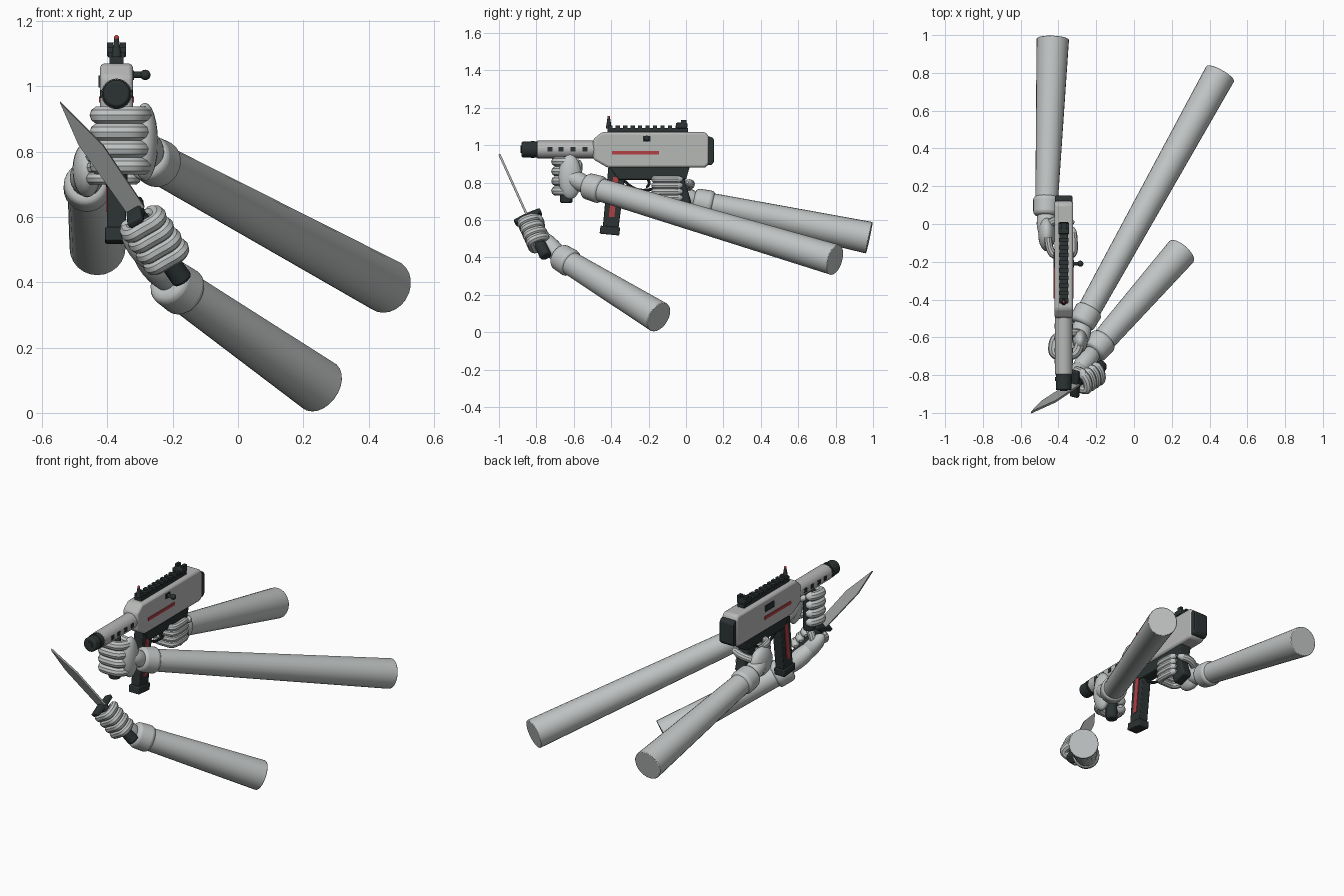
import bpy, bmesh, math
from mathutils import Vector, Matrix

if "Cube" in bpy.data.objects:
    bpy.data.objects.remove(bpy.data.objects["Cube"])


def material(name, rgb):
    m = bpy.data.materials.new(name)
    m.diffuse_color = (*rgb, 1)
    m.use_nodes = True
    m.node_tree.nodes["Principled BSDF"].inputs["Base Color"].default_value = m.diffuse_color
    return m


SKIN = material("arm grey", (0.53, 0.55, 0.55))
BODY = material("gun light grey", (0.47, 0.48, 0.47))
STEEL = material("blade grey", (0.36, 0.37, 0.37))
DARK = material("near black", (0.025, 0.033, 0.033))
RED = material("red", (0.45, 0.05, 0.06))
GX = -0.372  # centre plane of the gun


def finish(name, bm, mat, bevel=0.0, segs=2):
    bmesh.ops.recalc_face_normals(bm, faces=bm.faces)
    me = bpy.data.meshes.new(name)
    bm.to_mesh(me)
    bm.free()
    return place(name, me, mat, bevel, segs)


def place(name, me, mat, bevel=0.0, segs=2):
    ob = bpy.data.objects.new(name, me)
    bpy.context.collection.objects.link(ob)
    me.materials.clear()
    me.materials.append(mat)
    if bevel:
        b = ob.modifiers.new("bevel", 'BEVEL')
        b.width, b.segments, b.limit_method = bevel, segs, 'ANGLE'
    bpy.ops.object.select_all(action='DESELECT')
    ob.select_set(True)
    bpy.context.view_layer.objects.active = ob
    bpy.ops.object.shade_smooth_by_angle(angle=math.radians(35))
    return ob


def box(name, c, size, mat, bevel=0.0):
    bm = bmesh.new()
    bmesh.ops.create_cube(bm, size=1, matrix=Matrix.Translation(c) @ Matrix.Diagonal((*size, 1)))
    return finish(name, bm, mat, bevel)


def slab(name, pts, thickness, mat, bevel=0.0, o=(GX, 0, 0), u=(0, 1, 0), v=(0, 0, 1)):
    """Extrude a 2D outline, centred on the plane through o spanned by u and v."""
    o, u, v = Vector(o), Vector(u), Vector(v)
    n = u.cross(v).normalized()
    bm = bmesh.new()
    f = bm.faces.new([bm.verts.new(o + u * a + v * b - n * thickness / 2) for a, b in pts])
    ext = bmesh.ops.extrude_face_region(bm, geom=[f])["geom"]
    bmesh.ops.translate(bm, verts=[e for e in ext if isinstance(e, bmesh.types.BMVert)], vec=n * thickness)
    return finish(name, bm, mat, bevel)


def cyl(name, p, q, r1, r2, mat, bevel=0.0, sides=24, segs=2):
    p, q = Vector(p), Vector(q)
    bm = bmesh.new()
    m = Matrix.Translation((p + q) / 2) @ (q - p).to_track_quat('Z', 'Y').to_matrix().to_4x4()
    bmesh.ops.create_cone(bm, cap_ends=True, segments=sides, radius1=r1, radius2=r2,
                          depth=(q - p).length, matrix=m)
    return finish(name, bm, mat, bevel, segs)


def ellipsoid(name, c, radii, mat, axis=(0, 0, 1)):
    bm = bmesh.new()
    m = Matrix.Translation(c) @ Vector(axis).to_track_quat('Z', 'Y').to_matrix().to_4x4()
    bmesh.ops.create_uvsphere(bm, u_segments=20, v_segments=12, radius=1,
                              matrix=m @ Matrix.Diagonal((*radii, 1)))
    return finish(name, bm, mat)


def tube(name, pts, r, mat):
    """Smooth bent tube with tapered, rounded ends."""
    pts = [Vector(p) for p in pts]
    tip = pts[-1] + (pts[-1] - pts[-2]).normalized() * r * 0.6
    cu = bpy.data.curves.new(name, 'CURVE')
    cu.dimensions, cu.bevel_depth, cu.bevel_resolution, cu.use_fill_caps = '3D', r, 3, True
    sp = cu.splines.new('NURBS')
    sp.points.add(len(pts))
    for k, p in enumerate(pts + [tip]):
        sp.points[k].co = (*p, 1)
        sp.points[k].radius = 0.35 if k == len(pts) else 1
    sp.order_u, sp.use_endpoint_u, sp.resolution_u = 3, True, 6
    tmp = bpy.data.objects.new(name + "_curve", cu)
    bpy.context.collection.objects.link(tmp)
    dg = bpy.context.evaluated_depsgraph_get()
    me = bpy.data.meshes.new_from_object(tmp.evaluated_get(dg))
    bpy.data.objects.remove(tmp)
    return place(name, me, mat)


# Gun body
slab("receiver", [(-0.497, 0.925), (-0.497, 1.03), (-0.45, 1.07), (0.105, 1.07), (0.123, 1.045),
                  (0.123, 0.90), (0.105, 0.88), (-0.42, 0.88)], 0.1, BODY, 0.012)
slab("butt_plate", [(0.115, 1.045), (0.135, 1.045), (0.15, 1.03), (0.15, 0.91), (0.135, 0.893),
                    (0.115, 0.893)], 0.092, DARK, 0.006)
slab("lower_frame", [(-0.41, 0.885), (0.02, 0.885), (0.0, 0.815), (-0.36, 0.815)], 0.07, DARK, 0.005)
cyl("barrel_shroud", (GX, -0.797, 0.977), (GX, -0.48, 0.977), 0.047, 0.047, BODY, 0.004)
cyl("muzzle", (GX, -0.88, 0.977), (GX, -0.79, 0.977), 0.042, 0.042, DARK, 0.008)
cyl("muzzle_ring", (GX, -0.83, 0.977), (GX, -0.81, 0.977), 0.045, 0.045, DARK)
cyl("bore", (GX, -0.884, 0.977), (GX, -0.87, 0.977), 0.02, 0.02, DARK)
for i, y in enumerate((-0.727, -0.668, -0.604, -0.54)):
    box(f"shroud_vents_{i}", (GX, y, 0.977), (0.098, 0.025, 0.024), DARK)

# Rail and sights
box("rail", (GX, -0.205, 1.08), (0.044, 0.43, 0.024), DARK)
for i in range(11):
    box(f"rail_tooth_{i}", (GX, -0.405 + i * 0.04, 1.097), (0.05, 0.022, 0.016), DARK)
box("rear_sight", (GX, -0.023, 1.105), (0.058, 0.06, 0.03), DARK, 0.004)
for s in (-1, 1):
    box(f"rear_sight_ear_{s}", (GX + s * 0.02, -0.012, 1.122), (0.018, 0.03, 0.026), DARK)
cyl("front_sight", (GX, -0.413, 1.09), (GX, -0.413, 1.145), 0.016, 0.007, DARK, sides=12)
ellipsoid("front_sight_bead", (GX, -0.413, 1.149), (0.008, 0.008, 0.008), RED)

# Side details
for s in (-1, 1):
    box(f"side_stripe_{s}", (GX + s * 0.05, -0.27, 0.96), (0.006, 0.25, 0.019), RED)
box("ejection_port", (GX - 0.051, -0.19, 1.015), (0.008, 0.08, 0.036), DARK)
box("bolt_slot", (GX + 0.05, -0.21, 1.034), (0.008, 0.04, 0.03), DARK)
cyl("charging_handle", (GX + 0.045, -0.21, 1.035), (-0.285, -0.21, 1.035), 0.01, 0.01, DARK, sides=12)
ellipsoid("charging_knob", (-0.284, -0.21, 1.035), (0.016, 0.016, 0.016), DARK)

# Magazine, grips and trigger guard
slab("magazine", [(-0.415, 0.885), (-0.32, 0.885), (-0.36, 0.56), (-0.445, 0.56)], 0.058, DARK, 0.004)
slab("magazine_base", [(-0.457, 0.57), (-0.352, 0.56), (-0.357, 0.517), (-0.462, 0.527)], 0.07, DARK, 0.005)
for s in (-1, 1):
    slab(f"magazine_stripe_{s}", [(-0.39, 0.83), (-0.362, 0.83), (-0.383, 0.615), (-0.413, 0.615)],
         0.006, RED, o=(GX + s * 0.03, 0, 0))
slab("pistol_grip", [(-0.10, 0.83), (-0.015, 0.84), (0.03, 0.69), (-0.06, 0.66)], 0.064, DARK, 0.012)
tube("trigger_guard", [(GX, -0.34, 0.82), (GX, -0.29, 0.765), (GX, -0.2, 0.755), (GX, -0.09, 0.80)], 0.008, DARK)
tube("trigger", [(GX, -0.21, 0.83), (GX, -0.19, 0.80), (GX, -0.21, 0.775)], 0.008, DARK)
cyl("foregrip", (GX, -0.64, 0.69), (GX, -0.64, 0.94), 0.034, 0.034, DARK, 0.01)

# Knife, in its own frame: A along the blade, W across it, N its flat side
G = Vector((-0.315, -0.845, 0.615))
A = Vector((-0.535, -0.349, 0.767)).normalized()
N = Vector((0, -0.91, -0.414)).normalized()
W = Vector((0.845, -0.22, 0.488)).normalized()


def knife(s, t, n=0.0):
    return G + A * s + W * t + N * n


slab("knife_blade", [(0, 0.034), (0.243, 0.038), (0.435, 0.004), (0.287, -0.024), (0, -0.022)],
     0.012, STEEL, o=G, u=A, v=W)
slab("knife_guard", [(-0.014, -0.075), (0.01, -0.078), (0.016, 0), (0.01, 0.078), (-0.014, 0.075), (-0.02, 0)],
     0.05, DARK, 0.007, o=G, u=A, v=N)
cyl("knife_handle", knife(-0.275, 0), knife(0, 0), 0.033, 0.026, DARK, 0.012)


# Arms: (name, wrist, end, wrist radius, end radius, palm centre, palm radii, palm axis)
arms = [
    ("support", (-0.24, -0.46, 0.762), (0.457, 0.797, 0.387), 0.062, 0.084,
     (-0.285, -0.62, 0.83), (0.04, 0.062, 0.12), (0, 0, 1)),
    ("knife", (-0.165, -0.62, 0.37), (0.252, -0.145, 0.08), 0.064, 0.085,
     knife(-0.115, -0.05, -0.02), (0.045, 0.045, 0.1), A),
    ("trigger", (-0.462, 0.13, 0.685), (-0.43, 0.98, 0.505), 0.06, 0.086,
     (-0.462, -0.055, 0.745), (0.045, 0.09, 0.085), (0, 0, 1)),
]
for name, p, q, r1, r2, c, radii, axis in arms:
    p, q, c = Vector(p), Vector(q), Vector(c)
    d = (q - p).normalized()
    cyl(name + "_forearm", p, q, r1, r2, SKIN, 0.004)
    cyl(name + "_cuff", p - d * 0.09, p + d * 0.015, r1 + 0.008, r1 + 0.013, SKIN, 0.022, segs=4)
    ellipsoid(name + "_palm", c, radii, SKIN, axis)
    w = p - d * 0.07
    ellipsoid(name + "_wrist", (w + c) / 2, (0.052, 0.05, (w - c).length / 2 + 0.035), SKIN, w - c)

# Fingers wrapped round each grip
for i in range(4):
    z = 0.912 - i * 0.052
    tube(f"support_finger_{i}", [(-0.285, -0.62, z), (-0.295, -0.69, z), (-0.375, -0.695, z),
                                 (-0.43, -0.69, z), (-0.425, -0.62, z), (-0.40, -0.595, z)], 0.027, SKIN)
    z = 0.818 - i * 0.033
    tube(f"trigger_finger_{i}", [(-0.455, -0.07, z), (-0.45, -0.165, z), (-0.372, -0.165, z),
                                 (-0.318, -0.165, z), (-0.318, -0.09, z), (-0.325, -0.03, z)], 0.021, SKIN)
    s = -0.045 - i * 0.043
    tube(f"knife_finger_{i}", [knife(s, -0.055, -0.01), knife(s, -0.05, 0.045), knife(s, 0, 0.042),
                               knife(s, 0.06, 0.045), knife(s, 0.052, -0.02), knife(s, 0.02, -0.045)],
         0.025, SKIN)

# Thumbs
tube("support_thumb", [(-0.29, -0.58, 0.85), (-0.32, -0.575, 0.89), (-0.38, -0.58, 0.905)], 0.024, SKIN)
tube("trigger_thumb", [(-0.45, 0.0, 0.77), (-0.40, 0.035, 0.79), (-0.33, 0.01, 0.8)], 0.022, SKIN)
tube("knife_thumb", [knife(-0.09, -0.05, -0.03), knife(-0.06, -0.02, -0.05), knife(-0.045, 0.03, -0.05)],
     0.022, SKIN)
